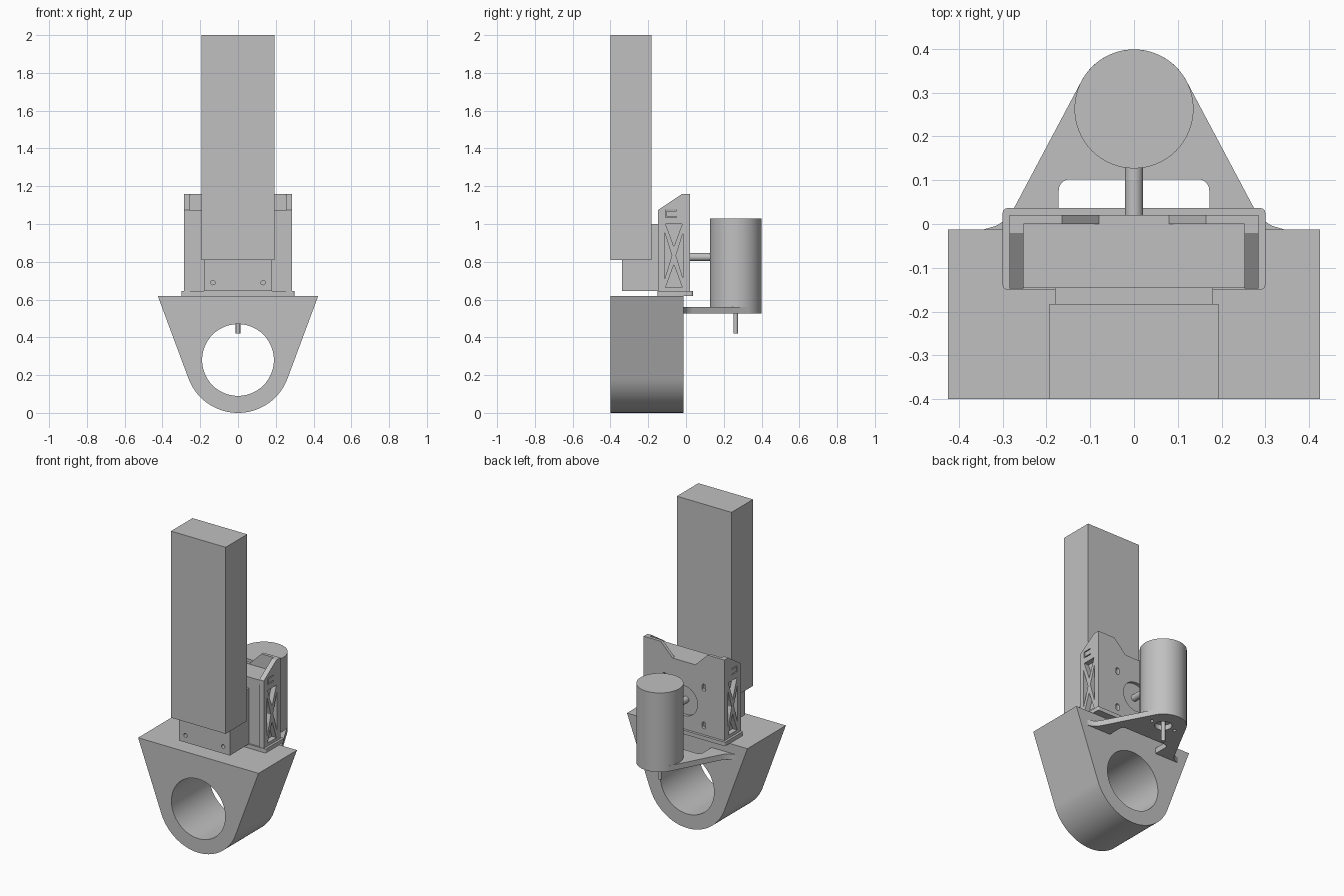
import bpy, bmesh, math
from mathutils import Vector

cube = bpy.data.objects.get("Cube")
if cube:
    bpy.data.objects.remove(cube)

GREY = (0.53, 0.53, 0.53, 1)
grey = bpy.data.materials.new("plain grey")
grey.use_nodes = True
grey.diffuse_color = GREY
grey.node_tree.nodes["Principled BSDF"].inputs["Base Color"].default_value = GREY


def arc(cx, cy, r, a0=0, a1=360, n=64):
    """Points along an arc; a full circle leaves out the repeated end."""
    count = n if a1 - a0 == 360 else n + 1
    angles = [math.radians(a0 + (a1 - a0) * i / n) for i in range(count)]
    return [(cx + r * math.cos(a), cy + r * math.sin(a)) for a in angles]


def rect(x0, y0, x1, y1):
    return [(x0, y0), (x1, y0), (x1, y1), (x0, y1)]


def rounded(x0, y0, x1, y1, r):
    pts = []
    for cx, cy, a in ((x1 - r, y1 - r, 0), (x0 + r, y1 - r, 90),
                      (x0 + r, y0 + r, 180), (x1 - r, y0 + r, 270)):
        pts += arc(cx, cy, r, a, a + 90, 6)
    return pts


def flip(pts):
    return [(-x, y) for x, y in pts]


def prism(name, axis, start, end, *loops):
    """Extrude an outline, with further loops as holes, along an axis."""
    curve = bpy.data.curves.new(name, 'CURVE')
    curve.dimensions = '2D'
    curve.fill_mode = 'BOTH'
    curve.extrude = (end - start) / 2
    for pts in loops:
        spline = curve.splines.new('POLY')
        spline.points.add(len(pts) - 1)
        for p, (a, b) in zip(spline.points, pts):
            p.co = (a, b, 0, 1)
        spline.use_cyclic_u = True
    temp = bpy.data.objects.new(name, curve)
    bpy.context.collection.objects.link(temp)
    graph = bpy.context.evaluated_depsgraph_get()
    mesh = bpy.data.meshes.new_from_object(temp.evaluated_get(graph))
    bpy.data.objects.remove(temp)
    bpy.data.curves.remove(curve)

    mid = (start + end) / 2
    bm = bmesh.new()
    bm.from_mesh(mesh)
    for v in bm.verts:
        a, b, c = v.co
        c += mid
        v.co = Vector({'x': (c, a, b), 'y': (a, c, b), 'z': (a, b, c)}[axis])
    bmesh.ops.remove_doubles(bm, verts=bm.verts, dist=1e-5)
    bmesh.ops.recalc_face_normals(bm, faces=bm.faces)
    bm.to_mesh(mesh)
    bm.free()
    mesh.materials.clear()
    mesh.materials.append(grey)
    obj = bpy.data.objects.new(name, mesh)
    bpy.context.collection.objects.link(obj)
    bpy.ops.object.select_all(action='DESELECT')
    obj.select_set(True)
    bpy.context.view_layer.objects.active = obj
    bpy.ops.object.shade_smooth_by_angle(angle=math.radians(30))
    return obj


# Ring base: flat top tapering tangentially into a round bottom
ring_z = 0.28
prism("ring_base", 'y', -0.4, -0.012,
      [(-0.425, 0.62)] + arc(0, ring_z, 0.28, 200.4, 339.6, 48) + [(0.425, 0.62)],
      arc(0, ring_z, 0.19))

# Tall column and the carriage holding it
prism("column", 'z', 0.81, 2.0, rect(-0.193, -0.4, 0.193, -0.183))
prism("carriage_front", 'y', -0.34, -0.18, rect(-0.18, 0.645, 0.18, 0.81),
      arc(-0.133, 0.69, 0.012, n=16), arc(0.133, 0.69, 0.012, n=16))
prism("carriage_back", 'y', -0.183, -0.145, rect(-0.18, 0.645, 0.18, 1.0))

# Bracket: foot, core, cut-out side walls and notched back plate
prism("bracket_foot", 'z', 0.62, 0.645, rounded(-0.3, -0.15, 0.3, 0.036, 0.01))
prism("bracket_core", 'z', 0.645, 1.045, rect(-0.253, -0.14, 0.253, 0))
prism("core_cap", 'z', 1.045, 1.072, rect(-0.253, -0.146, 0.253, 0))

wall = [(-0.147, 0.645), (0, 0.645), (0, 1.16), (-0.02, 1.16), (-0.147, 1.075)]
cutouts = [
    [(-0.108, 1.0), (-0.02, 1.0), (-0.064, 0.88)],
    [(-0.108, 0.665), (-0.02, 0.665), (-0.064, 0.785)],
    [(-0.113, 0.955), (-0.113, 0.71), (-0.075, 0.833)],
    [(-0.015, 0.955), (-0.015, 0.71), (-0.053, 0.833)],
    [(-0.05, 1.035), (-0.108, 1.035), (-0.108, 1.076), (-0.05, 1.076),
     (-0.05, 1.07), (-0.102, 1.07), (-0.102, 1.041), (-0.05, 1.041)],
]
for name, x in (("left_wall", 0.269), ("right_wall", -0.269)):
    prism(name, 'x', x - 0.016, x + 0.016, wall, *cutouts)

half_top = [(0.285, 0.645), (0.285, 1.16), (0.165, 1.16), (0.08, 1.075)]
shaft_z = 0.825
slots = [rounded(x - 0.012, z - 0.022, x + 0.012, z + 0.022, 0.011)
         for x in (-0.14, 0.14) for z in (shaft_z - 0.12, shaft_z + 0.12)]
prism("back_plate", 'y', 0, 0.02, half_top + flip(half_top)[::-1],
      arc(0, shaft_z, 0.095, n=48), *slots)

# Motor, its drive shafts and its mounting shelf
motor_y = 0.263
prism("motor", 'z', 0.558, 1.03, arc(0, motor_y, 0.136))
prism("motor_shaft", 'z', 0.42, 0.56, arc(0, motor_y, 0.012, n=24))
prism("cross_shaft", 'y', -0.01, 0.135, arc(0, shaft_z, 0.021, n=32))

side = [(0.345, -0.013), (0.315, -0.004), (0.293, 0.01), (0.275, 0.035)]
notch = [(0.172, -0.013)] + arc(0.147, 0.077, 0.025, 0, 90, 6)
prism("motor_shelf", 'z', 0.525, 0.56,
      side + arc(0, motor_y, 0.136, 27.9, 152.1, 40) + flip(side)[::-1]
      + flip(notch) + notch[::-1],
      arc(0, motor_y, 0.05, n=32),
      arc(-0.085, motor_y, 0.01, n=16), arc(0.085, motor_y, 0.01, n=16))
